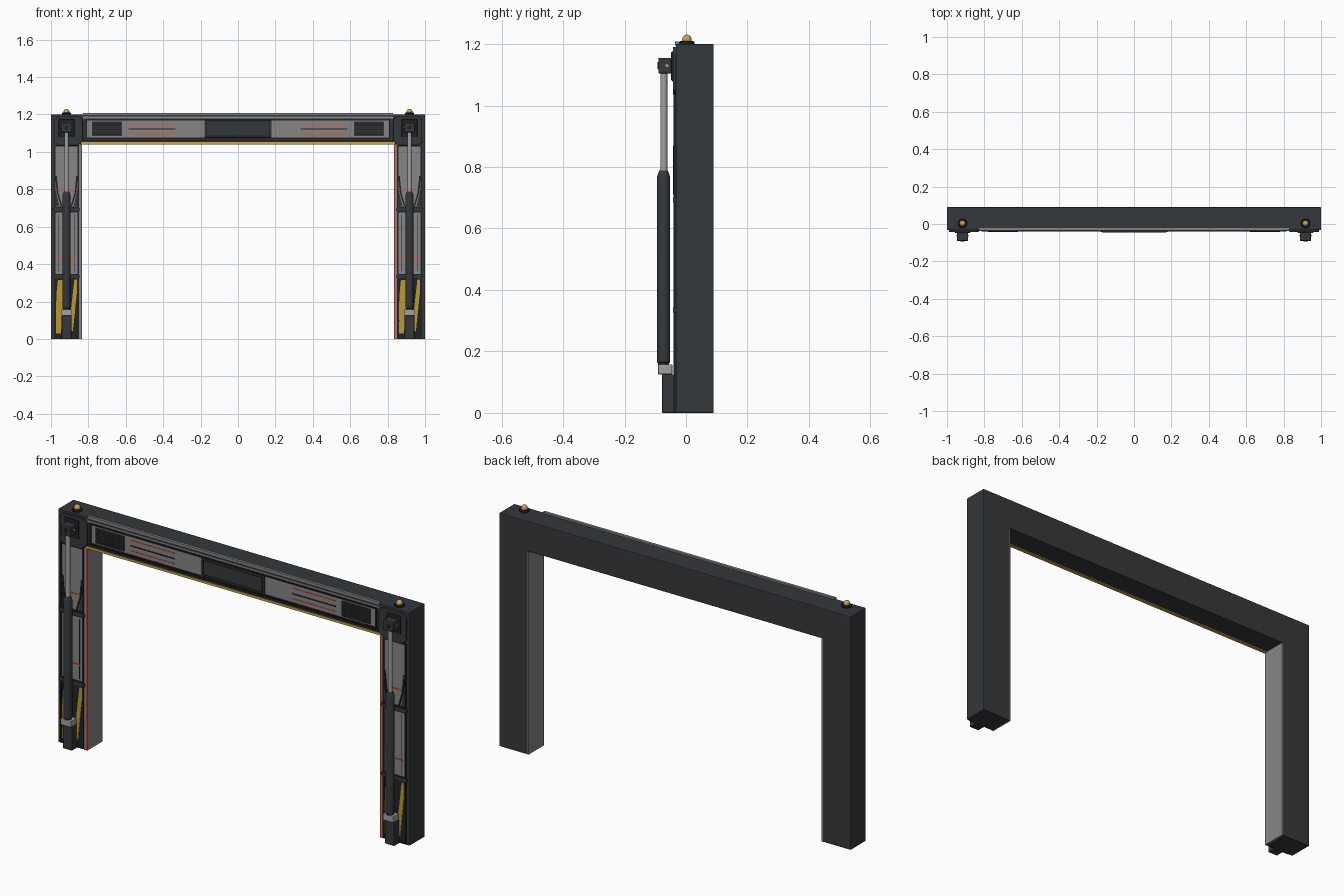
import bpy, bmesh, math

if "Cube" in bpy.data.objects:
    bpy.data.objects.remove(bpy.data.objects["Cube"])

def mat(name, r, g, b):
    m = bpy.data.materials.new(name)
    m.diffuse_color = (r, g, b, 1)
    m.use_nodes = True
    m.node_tree.nodes["Principled BSDF"].inputs["Base Color"].default_value = m.diffuse_color
    return m

DARK = mat("dark_metal", 0.035, 0.04, 0.044)
BLACK = mat("black_metal", 0.014, 0.016, 0.018)
GREY = mat("grey_panel", 0.24, 0.24, 0.24)
STEEL = mat("steel", 0.36, 0.36, 0.36)
RED = mat("red_line", 0.75, 0.09, 0.05)
GOLD = mat("gold", 0.6, 0.38, 0.07)
YELLOW = mat("hazard_yellow", 0.5, 0.32, 0.03)

def finish(name, bm, m, bevel=0, smooth=False):
    bmesh.ops.recalc_face_normals(bm, faces=bm.faces)
    me = bpy.data.meshes.new(name)
    bm.to_mesh(me)
    bm.free()
    o = bpy.data.objects.new(name, me)
    bpy.context.collection.objects.link(o)
    me.materials.append(m)
    if bevel:
        b = o.modifiers.new("bevel", 'BEVEL')
        b.width, b.segments, b.limit_method = bevel, 2, 'ANGLE'
    if smooth:
        bpy.ops.object.select_all(action='DESELECT')
        o.select_set(True)
        bpy.context.view_layer.objects.active = o
        bpy.ops.object.shade_smooth_by_angle(angle=math.radians(35))
    return o

def prism(name, pts, y0, y1, m, bevel=0):
    """Extrude an x,z outline from y0 to y1."""
    bm = bmesh.new()
    f = bm.faces.new([bm.verts.new((x, y0, z)) for x, z in pts])
    r = bmesh.ops.extrude_face_region(bm, geom=[f])
    for v in r["geom"]:
        if isinstance(v, bmesh.types.BMVert):
            v.co.y = y1
    return finish(name, bm, m, bevel)

def box(name, x0, x1, y0, y1, z0, z1, m, bevel=0):
    return prism(name, [(x0, z0), (x1, z0), (x1, z1), (x0, z1)], y0, y1, m, bevel)

def lathe(name, x, y, prof, m, n=24):
    """Revolve an r,z profile about a vertical axis."""
    bm = bmesh.new()
    rings = [[bm.verts.new((x + r * math.cos(2 * math.pi * i / n),
                            y + r * math.sin(2 * math.pi * i / n), z))
              for i in range(n)] for r, z in prof]
    for a, b in zip(rings, rings[1:]):
        for i in range(n):
            j = (i + 1) % n
            bm.faces.new((a[i], a[j], b[j], b[i]))
    bm.faces.new(rings[0])
    bm.faces.new(rings[-1])
    return finish(name, bm, m, smooth=True)

def rim(name, x0, x1, z0, z1, w, y0, y1, m):
    """Rectangular border of width w."""
    for i, (a, b, c, d) in enumerate([(x0, x1, z0, z0 + w), (x0, x1, z1 - w, z1),
                                      (x0, x0 + w, z0 + w, z1 - w), (x1 - w, x1, z0 + w, z1 - w)]):
        box(f"{name}_{i}", a, b, y0, y1, c, d, m)

# Portal frame
prism("portal_frame", [(-1, 0), (-.84, 0), (-.84, 1.045), (.84, 1.045), (.84, 0),
                       (1, 0), (1, 1.2), (-1, 1.2)], -.033, .09, DARK, .003)

# Crossbeam trim and fascia
box("beam_top_strip", -.83, .83, -.036, -.022, 1.196, 1.208, GREY)
box("beam_gold_strip", -.84, .84, -.037, -.02, 1.04, 1.052, GOLD)
box("beam_upper_rail", -.83, .83, -.037, -.033, 1.178, 1.188, GREY)
box("beam_lower_rail", -.83, .83, -.037, -.033, 1.056, 1.066, BLACK)
box("beam_panel", -.81, .81, -.038, -.033, 1.076, 1.17, GREY)
rim("beam_panel_rim", -.815, .815, 1.07, 1.176, .007, -.041, -.033, BLACK)
box("centre_plate", -.18, .18, -.044, -.033, 1.078, 1.17, DARK, .003)
rim("centre_plate_rim", -.17, .17, 1.085, 1.163, .004, -.046, -.043, BLACK)

for s, side in ((-1, "left"), (1, "right")):
    cx = s * .917
    # Beam grilles and lines
    g = s * .7
    box(f"{side}_grille_back", g - .08, g + .08, -.04, -.033, 1.085, 1.162, BLACK)
    rim(f"{side}_grille_rim", g - .08, g + .08, 1.085, 1.162, .006, -.044, -.039, DARK)
    for i in range(7):
        z = 1.095 + i * .009
        box(f"{side}_grille_slat_{i}", g - .074, g + .074, -.043, -.039, z, z + .004, DARK)
    for i, (z, m) in enumerate(((1.095, RED), (1.122, BLACK), (1.149, RED))):
        box(f"{side}_beam_line_{i}", s * .46 - .125, s * .46 + .125, -.04, -.037, z - .003, z + .003, m)

    # Corner gusset
    prism(f"{side}_corner_gusset", [(s * .985, 1.05), (s * .96, 1.035), (s * .86, 1.035),
          (s * .83, 1.06), (s * .83, 1.17), (s * .85, 1.19), (s * .965, 1.19), (s * .985, 1.17)],
          -.043, -.032, DARK, .002)

    # Inner leg lining with red edge
    box(f"{side}_inner_lining", s * .834, s * .841, -.028, .089, 0, 1.044, GREY)
    box(f"{side}_inner_front_edge", s * .838, s * .852, -.035, -.027, 0, 1.04, GREY)
    box(f"{side}_red_edge", s * .834, s * .839, -.036, -.027, 0, 1.04, RED)

    # Leg front panels
    for i, (z0, z1, m) in enumerate(((.01, .325, BLACK), (.345, .68, GREY), (.705, 1.032, GREY))):
        box(f"{side}_leg_panel_{i}", cx - .06, cx + .06, -.037, -.032, z0, z1, m)
        rim(f"{side}_leg_panel_rim_{i}", cx - .066, cx + .066, z0 - .005, z1 + .005, .008,
            -.041, -.032, BLACK)
    for i, z in enumerate((.335, .692)):
        box(f"{side}_leg_band_{i}", cx - .072, cx + .072, -.043, -.032, z - .008, z + .008, DARK)

    # Upper panel tapering trim and accent lines
    for t in (-1, 1):
        prism(f"{side}_taper_trim_{t}", [(cx + t * .06, .87), (cx + t * .052, .87),
              (cx + t * .043, .78), (cx + t * .022, .71), (cx + t * .03, .71),
              (cx + t * .052, .78)], -.042, -.036, BLACK)
        prism(f"{side}_taper_corner_{t}", [(cx + t * .06, .80), (cx + t * .055, .78),
              (cx + t * .037, .71), (cx + t * .06, .71)], -.04, -.036, DARK)
        box(f"{side}_vertical_seam_{t}", cx + t * .04, cx + t * .043, -.039, -.036, .36, .665, BLACK)
    for i, z in enumerate((.43, .79)):
        box(f"{side}_red_mark_{i}", cx - .045, cx + .045, -.0395, -.036, z - .003, z + .003, RED)

    # Hazard stripes
    for i, p in enumerate(([(-.056, .03), (-.03, .03), (-.004, .315), (-.046, .315), (-.052, .26)],
                           [(.012, .05), (.034, .04), (.056, .25), (.056, .318), (.042, .318)],
                           [(-.056, .1), (-.052, .1), (-.04, .24), (-.056, .2)])):
        prism(f"{side}_hazard_stripe_{i}", [(cx + x, z) for x, z in p], -.04, -.036, YELLOW)

    # Hydraulic ram
    box(f"{side}_ram_foot", cx - .026, cx + .026, -.078, -.032, 0, .125, DARK, .003)
    box(f"{side}_ram_collar", cx - .03, cx + .03, -.091, -.044, .125, .158, STEEL, .004)
    lathe(f"{side}_ram_barrel", cx, -.073, [(.018, .15), (.018, .162), (.021, .165), (.021, .768),
          (.019, .776), (.014, .788)], DARK)
    lathe(f"{side}_ram_rod", cx, -.072, [(.0115, .78), (.0115, 1.11)], STEEL)
    box(f"{side}_ram_top_bracket", cx - .028, cx + .028, -.09, -.034, 1.104, 1.155, DARK, .004)
    box(f"{side}_bracket_plate", cx - .042, cx + .042, -.048, -.034, 1.08, 1.175, BLACK, .003)
    pin = lathe(f"{side}_bracket_pin", 0, 0, [(.011, -.003), (.011, .002), (.008, .003)], BLACK, 16)
    pin.location = (cx, -.09, 1.13)
    pin.rotation_euler.x = math.radians(90)
    pin2 = lathe(f"{side}_bracket_side_pin", 0, 0, [(.005, -.031), (.005, .031)], STEEL, 12)
    pin2.location = (cx, -.062, 1.13)
    pin2.rotation_euler.y = math.radians(90)

    # Warning lamp
    lathe(f"{side}_lamp_base", cx, .003, [(.025, 1.198), (.025, 1.206), (.021, 1.21)], BLACK)
    dome = [(.0155, 1.208), (.0155, 1.215)]
    dome += [(.0155 * math.cos(a), 1.215 + .0155 * math.sin(a)) for a in (.3, .6, .9, 1.2, 1.5)]
    lathe(f"{side}_lamp_dome", cx, .003, dome, GOLD)
